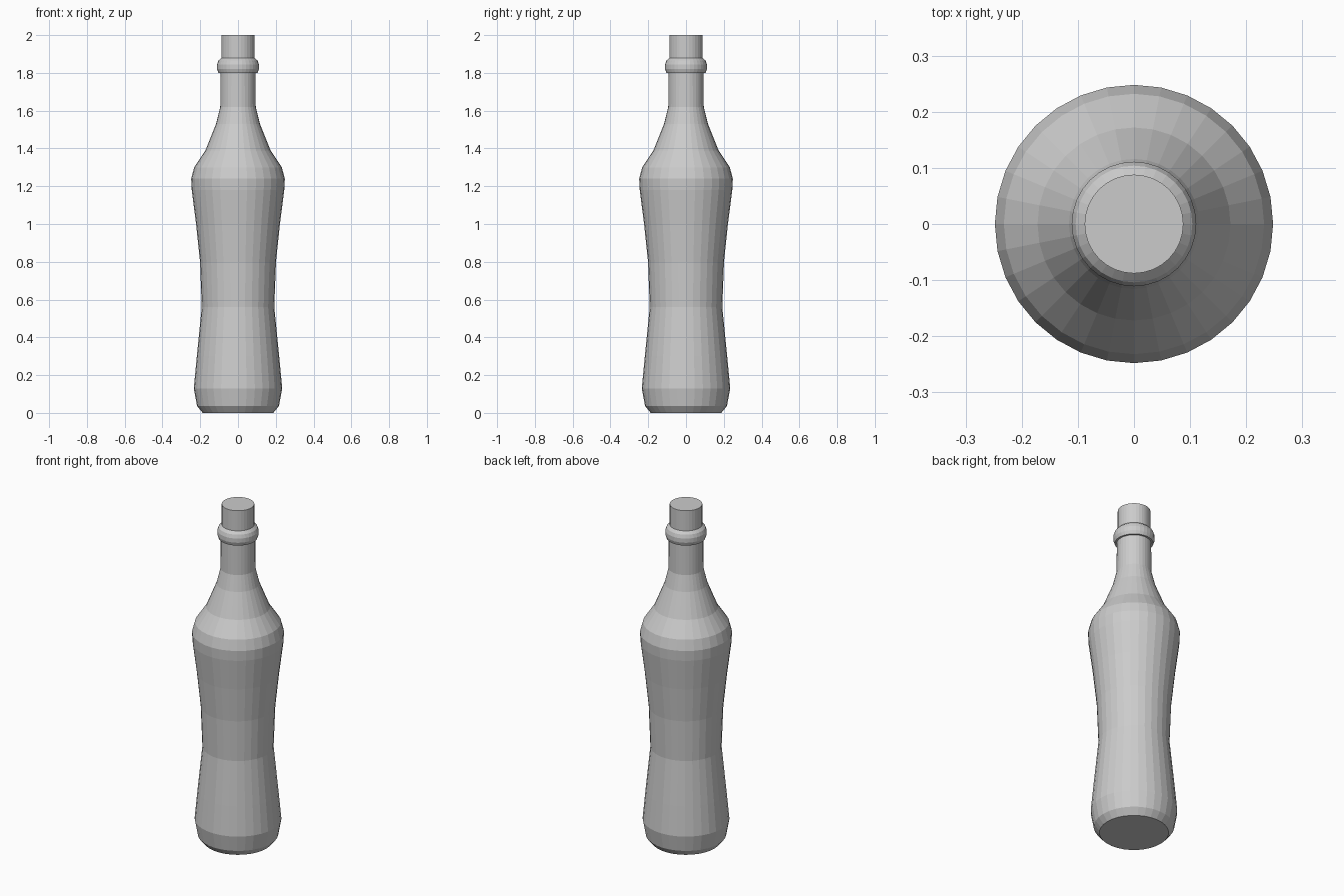
import bpy, bmesh
from math import tau, sin, cos

if "Cube" in bpy.data.objects:
    bpy.data.objects.remove(bpy.data.objects["Cube"])

SIDES = 32


def lathe(name, profile):
    """Revolve a (radius, height) profile around z and cap both ends."""
    bm = bmesh.new()
    rings = [[bm.verts.new((r * cos(tau * i / SIDES), r * sin(tau * i / SIDES), z))
              for i in range(SIDES)] for r, z in profile]
    for low, high in zip(rings, rings[1:]):
        for i in range(SIDES):
            j = (i + 1) % SIDES
            bm.faces.new((low[i], low[j], high[j], high[i]))
    bm.faces.new(rings[0][::-1])
    bm.faces.new(rings[-1])
    mesh = bpy.data.meshes.new(name)
    bm.to_mesh(mesh)
    bm.free()
    obj = bpy.data.objects.new(name, mesh)
    bpy.context.collection.objects.link(obj)
    return obj


# Waisted bottle with shoulder, neck, collar ring and mouth
lathe("bottle", [
    # base and waist
    (0.187, 0.0), (0.217, 0.037), (0.234, 0.13), (0.218, 0.30),
    (0.192, 0.56), (0.201, 0.80), (0.222, 1.0),
    # shoulder
    (0.245, 1.18), (0.248, 1.24), (0.232, 1.30), (0.172, 1.39),
    # neck
    (0.116, 1.53), (0.094, 1.62), (0.093, 1.80),
    # collar ring
    (0.104, 1.80), (0.111, 1.82), (0.111, 1.845), (0.104, 1.865), (0.088, 1.88),
    # mouth
    (0.088, 2.0),
])
